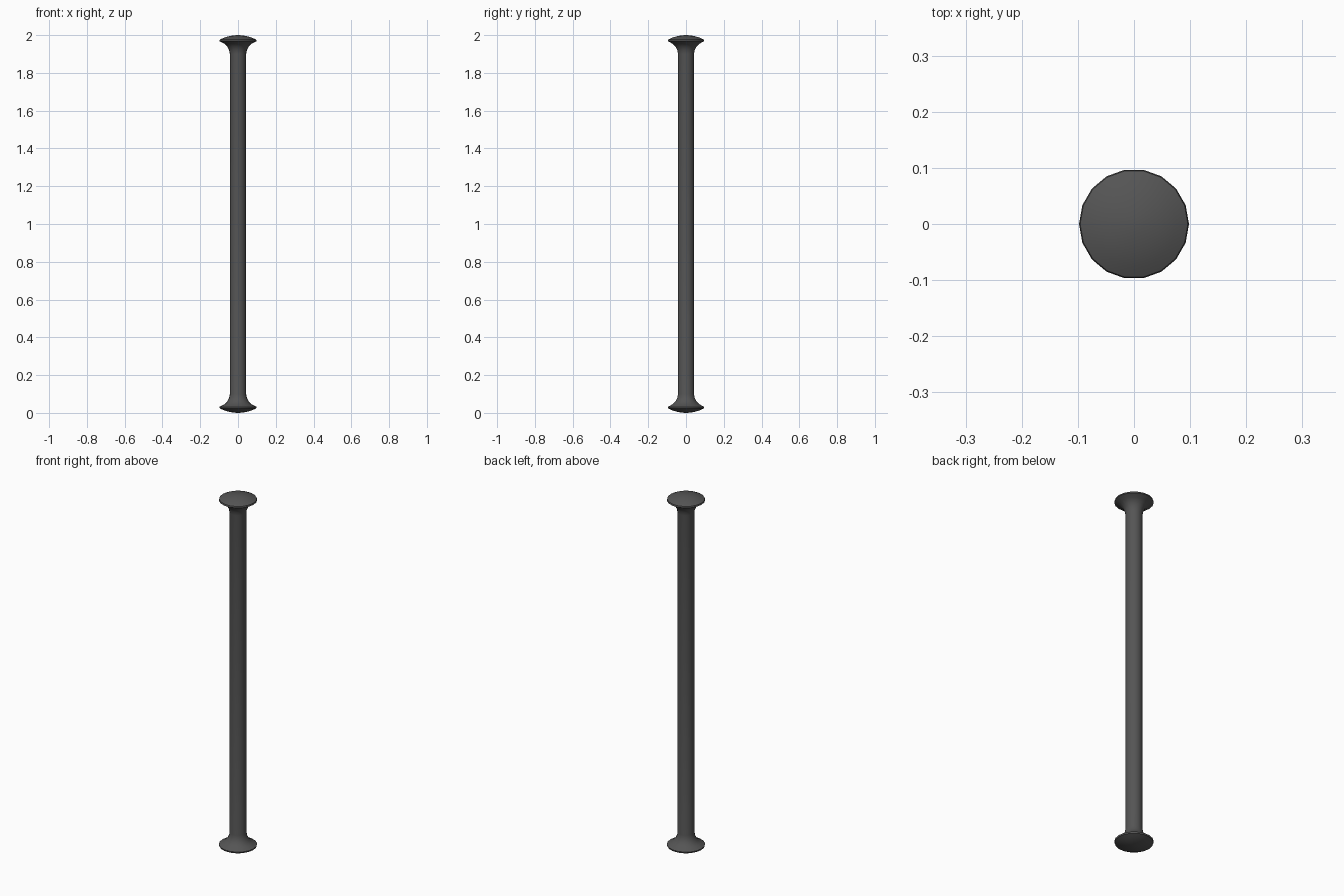
import bpy, bmesh, math

if "Cube" in bpy.data.objects:
    bpy.data.objects.remove(bpy.data.objects["Cube"])

SIDES = 18

# Half profile (radius, height above the middle), shaft up to the domed tip
upper = [(0.043, 0.90), (0.047, 0.92), (0.057, 0.94), (0.073, 0.955),
         (0.098, 0.968), (0.096, 0.976), (0.075, 0.986), (0.045, 0.995), (0.018, 0.999)]
profile = [(r, 1 - h) for r, h in reversed(upper)] + [(r, 1 + h) for r, h in upper]

# Lathe the profile around z
bm = bmesh.new()
rings = [[bm.verts.new((r * math.cos(2 * math.pi * i / SIDES),
                        r * math.sin(2 * math.pi * i / SIDES), z))
          for i in range(SIDES)] for r, z in profile]
for a, b in zip(rings, rings[1:]):
    for i in range(SIDES):
        j = (i + 1) % SIDES
        bm.faces.new((a[i], a[j], b[j], b[i]))

# Close both domes with a centre point
for ring, z in ((rings[0], 0), (rings[-1], 2)):
    tip = bm.verts.new((0, 0, z))
    for i in range(SIDES):
        bm.faces.new((ring[i], ring[(i + 1) % SIDES], tip))
bmesh.ops.recalc_face_normals(bm, faces=bm.faces[:])

mesh = bpy.data.meshes.new("double_headed_pin")
bm.to_mesh(mesh)
bm.free()
pin = bpy.data.objects.new("double_headed_pin", mesh)
bpy.context.collection.objects.link(pin)

# Dark grey metal
mat = bpy.data.materials.new("dark_metal")
mat.diffuse_color = (0.09, 0.09, 0.09, 1)
mat.use_nodes = True
mat.node_tree.nodes["Principled BSDF"].inputs["Base Color"].default_value = mat.diffuse_color
mesh.materials.append(mat)

# Smooth sides with a crisp rim
bpy.context.view_layer.objects.active = pin
pin.select_set(True)
bpy.ops.object.shade_smooth_by_angle(angle=math.radians(40))
